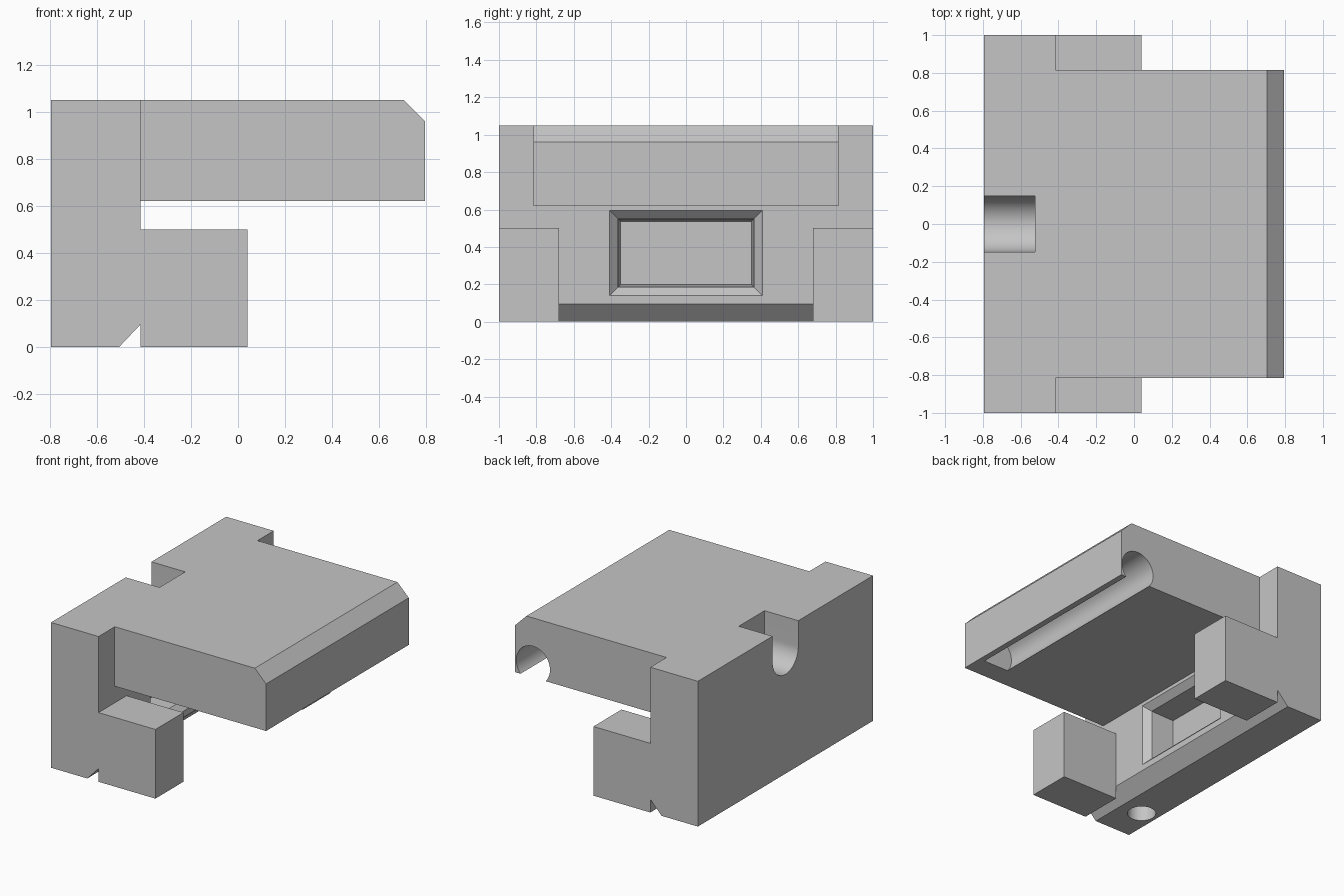
import bpy, bmesh
from math import pi, cos, sin, radians
from mathutils import Vector

default = bpy.data.objects.get("Cube")
if default:
    bpy.data.objects.remove(default, do_unlink=True)

grey = bpy.data.materials.new("plain grey")
grey.use_nodes = True
colour = (0.56, 0.56, 0.56, 1)
grey.diffuse_color = colour
grey.node_tree.nodes["Principled BSDF"].inputs["Base Color"].default_value = colour


def loft(name, rings):
    """Closed solid through rings that share a point count."""
    bm = bmesh.new()
    loops = [[bm.verts.new(p) for p in ring] for ring in rings]
    n = len(loops[0])
    for lo, hi in zip(loops, loops[1:]):
        for i in range(n):
            j = (i + 1) % n
            bm.faces.new((lo[i], lo[j], hi[j], hi[i]))
    bm.faces.new(loops[0][::-1])
    bm.faces.new(loops[-1])
    bmesh.ops.recalc_face_normals(bm, faces=bm.faces)
    mesh = bpy.data.meshes.new(name)
    bm.to_mesh(mesh)
    bm.free()
    mesh.materials.append(grey)
    obj = bpy.data.objects.new(name, mesh)
    bpy.context.collection.objects.link(obj)
    return obj


def prism(name, profile, axis, start, end):
    """Extrude a 2D profile along axis 0, 1 or 2."""
    def place(p, d):
        v = list(p)
        v.insert(axis, d)
        return Vector(v)
    return loft(name, [[place(p, d) for p in profile] for d in (start, end)])


def arc(cx, cy, r, a0=0, a1=2 * pi, steps=48, closed=True):
    count = steps if closed else steps + 1
    return [(cx + r * cos(a0 + (a1 - a0) * i / steps),
             cy + r * sin(a0 + (a1 - a0) * i / steps)) for i in range(count)]


def combine(body, tool, operation):
    """Apply a boolean, then drop the tool object."""
    mod = body.modifiers.new(tool.name, 'BOOLEAN')
    mod.operation, mod.solver, mod.object = operation, 'EXACT', tool
    bpy.context.view_layer.update()
    graph = bpy.context.evaluated_depsgraph_get()
    result = bpy.data.meshes.new_from_object(body.evaluated_get(graph))
    body.modifiers.clear()
    body.data = result
    bpy.data.objects.remove(tool, do_unlink=True)


BACK, WALL, TIP, TOP = -0.795, -0.415, 0.795, 1.05

# Upright wall with a chamfered lower edge
body = prism("bracket_body", [(BACK, 0), (-0.505, 0), (WALL, 0.095),
                              (WALL, TOP), (BACK, TOP)], 1, -1, 1)

# Overhanging slab with a chamfered tip
slab = prism("slab", [(WALL, 0.62), (TIP, 0.62), (TIP, 0.96),
                      (0.705, TOP), (WALL, TOP)], 1, -0.815, 0.815)
combine(body, slab, 'UNION')

# Pair of feet
for side in (-1, 1):
    foot = prism("foot", [(WALL, 0), (0.04, 0), (0.04, 0.5), (WALL, 0.5)],
                 1, side * 0.68, side)
    combine(body, foot, 'UNION')

# Round-bottomed notch in the back of the wall
notch = [(0.147, 1.2)] + [(-y, z) for y, z in
                          arc(0, 0.865, 0.147, pi, 2 * pi, 32, False)] + [(-0.147, 1.2)]
combine(body, prism("back_notch", notch, 0, -0.9, -0.525), 'DIFFERENCE')

# Round groove under the tip, open at one end
combine(body, prism("tip_groove", arc(0.652, 0.71, 0.135), 1, -0.66, 0.9), 'DIFFERENCE')

# Blind hole in the underside
combine(body, prism("bottom_hole", arc(-0.675, -0.725, 0.095), 2, -0.1, 0.3), 'DIFFERENCE')

# Bevelled, slightly tapered window recess in the wall front
steps = [(0.02, 0.428, 0.2475), (-0.045, 0.363, 0.1825), (-0.22, 0.35, 0.168)]
rings = [[(WALL + d, sy * hy, 0.3675 + sz * hz)
          for sy, sz in ((-1, -1), (1, -1), (1, 1), (-1, 1))] for d, hy, hz in steps]
combine(body, loft("window_recess", rings), 'DIFFERENCE')

# Smooth the round cuts and keep the edges sharp
bpy.ops.object.select_all(action='DESELECT')
body.select_set(True)
bpy.context.view_layer.objects.active = body
bpy.ops.object.shade_smooth_by_angle(angle=radians(25))
